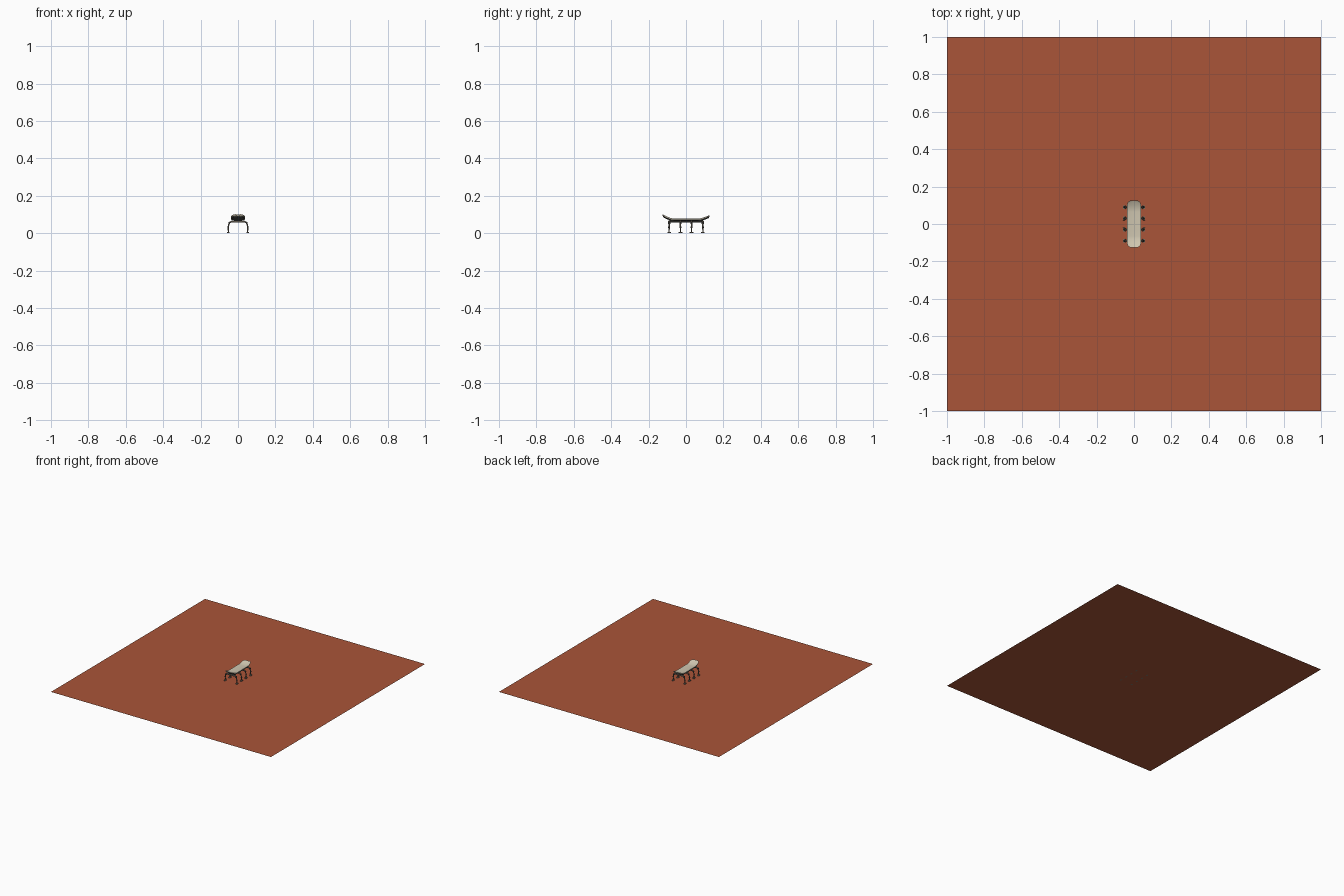
import bpy, bmesh, math
from mathutils import Vector

if "Cube" in bpy.data.objects:
    bpy.data.objects.remove(bpy.data.objects["Cube"])


def material(name, rgb):
    m = bpy.data.materials.new(name)
    m.diffuse_color = (*rgb, 1)
    m.use_nodes = True
    m.node_tree.nodes["Principled BSDF"].inputs["Base Color"].default_value = m.diffuse_color
    return m


SAND = material("ground_red", (0.40, 0.09, 0.04))
BEIGE = material("deck_beige", (0.62, 0.56, 0.43))
DARK = material("dark_metal", (0.06, 0.06, 0.055))
LEG = material("leg_metal", (0.20, 0.17, 0.13))


def finish(name, bm, mat, smooth=False):
    bmesh.ops.recalc_face_normals(bm, faces=bm.faces)
    me = bpy.data.meshes.new(name)
    bm.to_mesh(me)
    bm.free()
    ob = bpy.data.objects.new(name, me)
    bpy.context.collection.objects.link(ob)
    me.materials.append(mat)
    if smooth:
        bpy.ops.object.select_all(action='DESELECT')
        bpy.context.view_layer.objects.active = ob
        ob.select_set(True)
        bpy.ops.object.shade_smooth_by_angle(angle=math.radians(35))
    return ob


def box(name, center, size, mat, bevel=0.001):
    bm = bmesh.new()
    bmesh.ops.create_cube(bm, size=1)
    for v in bm.verts:
        v.co = Vector(center) + Vector(a * b for a, b in zip(v.co, size))
    if bevel:
        bmesh.ops.bevel(bm, geom=bm.edges[:], offset=bevel, segments=1, affect='EDGES')
    return finish(name, bm, mat)


def rod(name, a, b, r1, r2, mat, sides=10):
    a, b = Vector(a), Vector(b)
    bm = bmesh.new()
    bmesh.ops.create_cone(bm, cap_ends=True, segments=sides, radius1=r1, radius2=r2,
                          depth=(b - a).length)
    q = (b - a).to_track_quat('Z', 'Y')
    for v in bm.verts:
        v.co = q @ v.co + (a + b) / 2
    return finish(name, bm, mat, True)


def board(name, half_w, half_l, corner, base, thick, mat):
    """Lofted board with rounded ends, upturned tips and raised side edges."""
    bm = bmesh.new()
    across = [-1, -0.8, -0.5, 0, 0.5, 0.8, 1]
    ys = [half_l - corner * (1 - math.sin(math.radians(t))) for t in (90, 70, 50, 30, 0)]
    ys = [-y for y in ys] + [-0.08, -0.065, -0.03, 0.03, 0.065, 0.08] + ys[::-1]
    rings = []
    for y in ys:
        d = max(0, abs(y) - (half_l - corner))
        w = half_w - corner + math.sqrt(max(0, corner ** 2 - d ** 2))
        t = max(0, abs(y) - 0.075) / 0.05
        z = base + (0.022 if y < 0 else 0.017) * t ** 1.3
        top = [bm.verts.new((u * w, y, z + 0.003 * u * u)) for u in across]
        low = [bm.verts.new((u * w * 0.96, y, z - thick + 0.003 * u * u)) for u in across]
        rings.append(top + low[::-1])
    n = len(rings[0])
    for r, s in zip(rings, rings[1:]):
        for i in range(n):
            bm.faces.new((r[i], r[(i + 1) % n], s[(i + 1) % n], s[i]))
    bm.faces.new(rings[0])
    bm.faces.new(rings[-1])
    return finish(name, bm, mat, True)


# Ground sheet
bm = bmesh.new()
bmesh.ops.create_grid(bm, x_segments=1, y_segments=1, size=1)
finish("ground_sheet", bm, SAND)

# Curved deck with a dark lower shell
board("deck", 0.038, 0.126, 0.026, 0.076, 0.006, BEIGE)
board("lower_shell", 0.035, 0.122, 0.024, 0.070, 0.005, DARK)

# Chassis under the deck
box("chassis", (0, 0, 0.062), (0.044, 0.19, 0.009), DARK)

# Four mirrored pairs of jointed legs
for y in (-0.09, -0.03, 0.03, 0.09):
    box("leg_mount", (0, y, 0.061), (0.07, 0.014, 0.009), LEG)
    for s in (-1, 1):
        hip, knee = (s * 0.034, y, 0.063), (s * 0.046, y, 0.055)
        shin, ankle = (s * 0.053, y, 0.032), (s * 0.051, y, 0.006)
        rod("upper_leg", hip, knee, 0.005, 0.004, LEG)
        rod("middle_leg", knee, shin, 0.004, 0.0035, LEG)
        rod("lower_leg", shin, ankle, 0.0035, 0.003, LEG)
        rod("knee_joint", (knee[0], y - 0.006, knee[2]), (knee[0], y + 0.006, knee[2]),
            0.005, 0.005, DARK, 12)
        rod("shin_joint", (shin[0], y - 0.005, shin[2]), (shin[0], y + 0.005, shin[2]),
            0.004, 0.004, DARK, 12)
        box("foot", (s * 0.053, y, 0.0035), (0.014, 0.02, 0.007), LEG)
